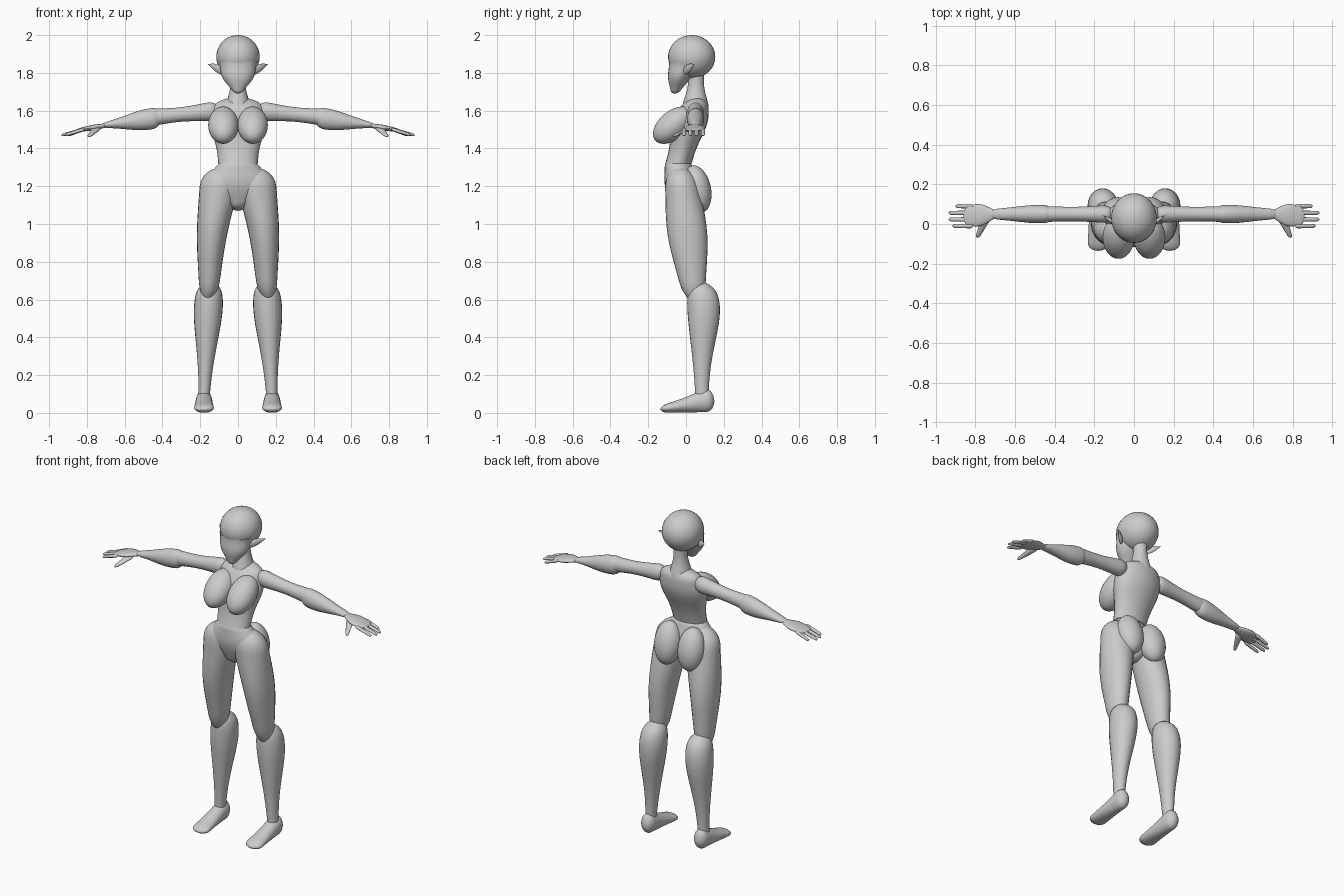
import bpy, bmesh, math
from mathutils import Vector, Matrix

starter = bpy.data.objects.get("Cube")
if starter:
    bpy.data.objects.remove(starter, do_unlink=True)

clay = bpy.data.materials.new("clay_grey")
clay.use_nodes = True
grey = (0.6, 0.6, 0.6, 1)
clay.diffuse_color = grey
clay.node_tree.nodes["Principled BSDF"].inputs["Base Color"].default_value = grey


def finish(name, bm):
    """Turn a bmesh into a smooth shaded object."""
    bmesh.ops.recalc_face_normals(bm, faces=bm.faces)
    mesh = bpy.data.meshes.new(name)
    bm.to_mesh(mesh)
    bm.free()
    mesh.materials.append(clay)
    obj = bpy.data.objects.new(name, mesh)
    bpy.context.collection.objects.link(obj)
    bpy.ops.object.select_all(action='DESELECT')
    obj.select_set(True)
    bpy.context.view_layer.objects.active = obj
    bpy.ops.object.shade_smooth_by_angle(angle=math.radians(50))
    return obj


def rounding(distance, cap):
    """Quarter-ellipse falloff that closes the end of a limb."""
    if distance >= cap:
        return 1
    return max(math.sqrt(1 - (1 - distance / cap) ** 2), 0.03)


def limb(name, start, end, radii_start, radii_end, bulge=(0, 0), skew=1,
         bow=(0, 0, 0), caps=(0.15, 0.15), side=1, segments=24, rings=24):
    """Tapered elliptical tube that swells by the bulge and bends by the bow.

    Rings lie square to the main axis; skew moves the swelling toward one end.
    """
    start, end, bow = Vector(start), Vector(end), Vector(bow)
    radii_start, radii_end, bulge = Vector(radii_start), Vector(radii_end), Vector(bulge)
    span = [abs(c) for c in end - start]
    axis = span.index(max(span))
    first, second = [i for i in range(3) if i != axis]
    bm = bmesh.new()
    loops = []
    for k in range(rings + 1):
        # Cosine spacing gathers rings at the rounded ends
        t = (1 - math.cos(math.pi * k / rings)) / 2
        swell = math.sin(math.pi * t ** skew) ** 2
        centre = start.lerp(end, t) + bow * swell
        radii = radii_start.lerp(radii_end, t) + bulge * swell
        radii *= rounding(t, caps[0]) * rounding(1 - t, caps[1])
        loop = []
        for i in range(segments):
            angle = math.tau * i / segments
            point = centre.copy()
            point[first] += radii.x * math.cos(angle)
            point[second] += radii.y * math.sin(angle)
            point.x *= side
            loop.append(bm.verts.new(point))
        loops.append(loop)
    for low, high in zip(loops, loops[1:]):
        for i in range(segments):
            j = (i + 1) % segments
            bm.faces.new((low[i], low[j], high[j], high[i]))
    bm.faces.new(loops[0])
    bm.faces.new(loops[-1])
    return finish(name, bm)


def ellipsoid(name, centre, radii, tilt=0):
    """Sphere scaled to the radii and tilted about the x axis."""
    bm = bmesh.new()
    place = (Matrix.Translation(centre) @ Matrix.Rotation(math.radians(tilt), 4, 'X')
             @ Matrix.Diagonal((*radii, 1)))
    bmesh.ops.create_uvsphere(bm, u_segments=32, v_segments=20, radius=1, matrix=place)
    return finish(name, bm)


# Head and neck
ellipsoid("skull", centre=(0, 0.03, 1.885), radii=(0.115, 0.125, 0.115))
limb("face", start=(0, -0.01, 1.86), end=(0, -0.06, 1.69),
     radii_start=(0.105, 0.08), radii_end=(0.02, 0.02),
     bulge=(0.02, 0.01), caps=(0, 0.1))
limb("neck", start=(0, 0.05, 1.62), end=(0, 0.055, 1.83),
     radii_start=(0.065, 0.07), radii_end=(0.036, 0.038),
     bulge=(-0.01, -0.01), caps=(0, 0))

# Trunk
limb("torso", start=(0, -0.04, 1.32), end=(0, 0.06, 1.67),
     radii_start=(0.105, 0.07), radii_end=(0.125, 0.065),
     bulge=(0.03, 0.025), skew=1.4, caps=(0, 0.15))
limb("pelvis", start=(0, -0.045, 1.35), end=(0, -0.01, 1.07),
     radii_start=(0.1, 0.07), radii_end=(0.045, 0.06), bulge=(0.1, 0.02))

for side, word in ((1, "left"), (-1, "right")):
    ellipsoid(word + "_breast", centre=(side * 0.078, -0.068, 1.523),
              radii=(0.08, 0.125, 0.075), tilt=40)
    ellipsoid(word + "_buttock", centre=(side * 0.08, 0.06, 1.185),
              radii=(0.08, 0.072, 0.127), tilt=12)

    # Pointed ear
    limb(word + "_ear", start=(0.085, -0.005, 1.81), end=(0.16, 0.045, 1.848),
         radii_start=(0.014, 0.025), radii_end=(0.001, 0.001),
         bulge=(0.004, 0.006), side=side)

    # Leg
    limb(word + "_thigh", start=(0.085, -0.03, 1.3), end=(0.16, 0.045, 0.59),
         radii_start=(0.115, 0.09), radii_end=(0.045, 0.06),
         bulge=(0, 0.03), bow=(0.015, 0, 0), side=side)
    limb(word + "_calf", start=(0.15, 0.07, 0.7), end=(0.18, 0.085, 0.08),
         radii_start=(0.045, 0.05), radii_end=(0.03, 0.035),
         bulge=(0.035, 0.04), skew=0.5, bow=(0, 0.02, 0), caps=(0.1, 0), side=side)
    limb(word + "_foot", start=(0.18, 0.15, 0.06), end=(0.18, -0.135, 0.02),
         radii_start=(0.04, 0.055), radii_end=(0.055, 0.02),
         bulge=(0, 0.01), skew=0.4, bow=(0, 0, 0.01), side=side)

    # Arm and hand
    limb(word + "_upper_arm", start=(0.1, 0.05, 1.6), end=(0.5, 0.05, 1.56),
         radii_start=(0.045, 0.052), radii_end=(0.04, 0.045),
         bulge=(-0.006, -0.01), side=side)
    limb(word + "_forearm", start=(0.4, 0.05, 1.565), end=(0.73, 0.05, 1.52),
         radii_start=(0.04, 0.05), radii_end=(0.025, 0.012),
         bulge=(0.01, 0.016), skew=0.6, side=side)
    limb(word + "_palm", start=(0.69, 0.05, 1.523), end=(0.86, 0.04, 1.495),
         radii_start=(0.02, 0.012), radii_end=(0.05, 0.008),
         bulge=(0.02, 0.005), side=side)
    for finger, y, tip in (("little", 0.09, 0.9), ("ring", 0.056, 0.935),
                           ("middle", 0.023, 0.935), ("index", -0.01, 0.915)):
        limb(f"{word}_{finger}_finger", start=(0.81, y, 1.503), end=(tip, y, 1.47),
             radii_start=(0.012, 0.01), radii_end=(0.01, 0.008),
             side=side, segments=12, rings=12)
    limb(word + "_thumb", start=(0.745, 0.03, 1.51), end=(0.79, -0.07, 1.463),
         radii_start=(0.026, 0.012), radii_end=(0.01, 0.007),
         side=side, segments=12, rings=12)
